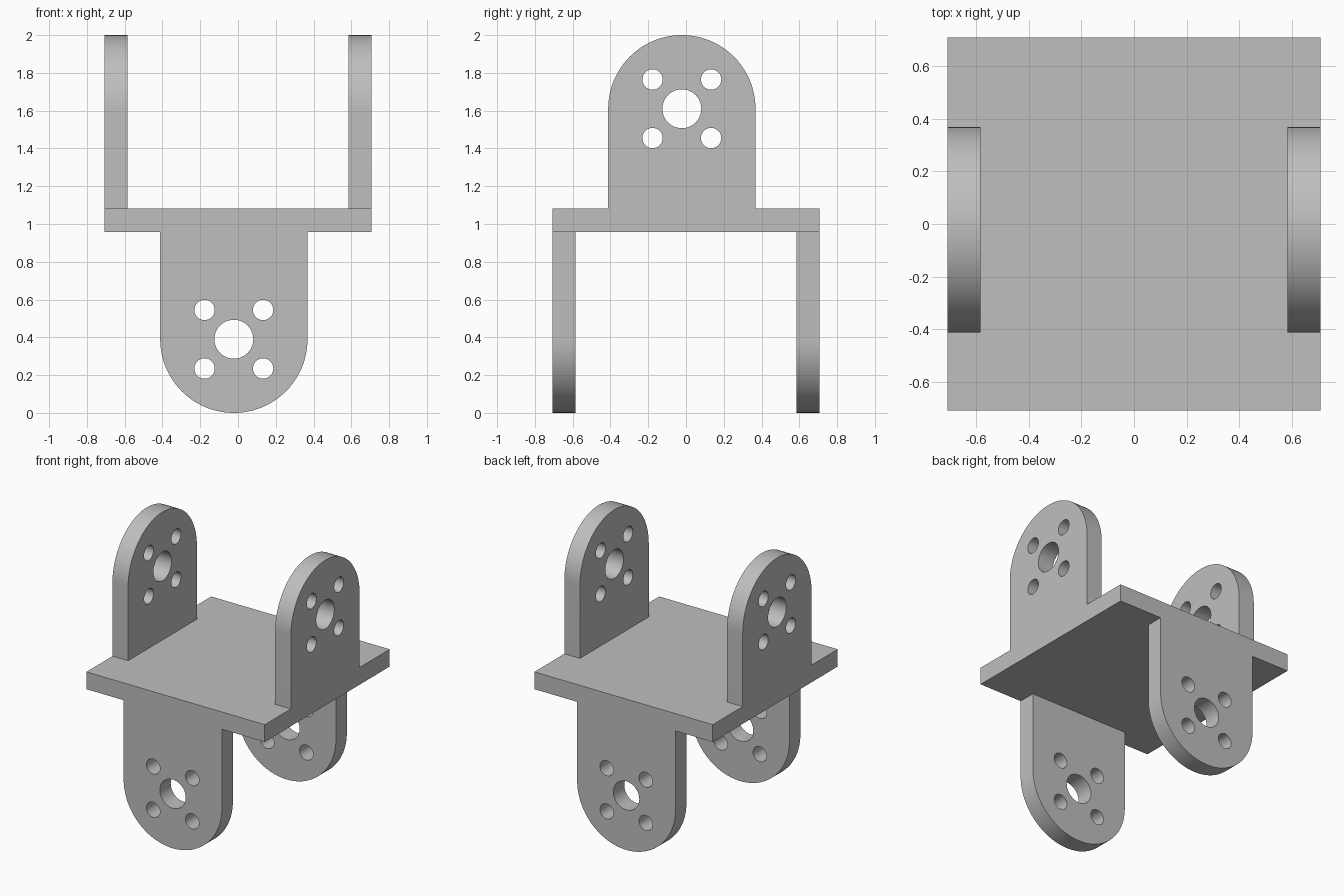
import bpy
import bmesh
from math import cos, sin, pi
from mathutils import Matrix, Vector

cube = bpy.data.objects.get("Cube")
if cube:
    bpy.data.objects.remove(cube, do_unlink=True)

HALF = 0.708               # half width of the square plate
THICK = 0.124              # thickness of plate and lugs
PLATE_LOW, PLATE_TOP = 0.958, 1.082
RADIUS = 0.39              # rounded end of a lug
SHIFT = -0.022             # lugs sit slightly off centre
HOLE, BOLT, PITCH = 0.103, 0.054, 0.155

metal = bpy.data.materials.new("plain_grey")
metal.use_nodes = True
grey = (0.52, 0.52, 0.52, 1)
metal.diffuse_color = grey
metal.node_tree.nodes["Principled BSDF"].inputs["Base Color"].default_value = grey


def arc(cx, cy, r, sweep, steps):
    return [(cx + r * cos(sweep * i / steps), cy + r * sin(sweep * i / steps))
            for i in range(steps + 1)]


def add_outline(curve, points):
    spline = curve.splines.new("POLY")
    spline.points.add(len(points) - 1)
    for p, (u, v) in zip(spline.points, points):
        p.co = (u, v, 0, 1)
    spline.use_cyclic_u = True


def finish(name, bm):
    bmesh.ops.remove_doubles(bm, verts=bm.verts, dist=0.0001)
    bmesh.ops.recalc_face_normals(bm, faces=bm.faces)
    mesh = bpy.data.meshes.new(name)
    bm.to_mesh(mesh)
    bm.free()
    mesh.materials.clear()
    mesh.materials.append(metal)
    obj = bpy.data.objects.new(name, mesh)
    bpy.context.collection.objects.link(obj)
    bpy.ops.object.select_all(action="DESELECT")
    obj.select_set(True)
    bpy.context.view_layer.objects.active = obj
    bpy.ops.object.shade_smooth_by_angle(angle=pi / 6)
    return obj


def lug(name, length, across, up, normal, centre):
    """Round-ended plate with five holes; origin at the main hole."""
    curve = bpy.data.curves.new(name + "_profile", "CURVE")
    curve.dimensions = "2D"
    curve.fill_mode = "BOTH"
    curve.extrude = THICK / 2
    add_outline(curve, arc(0, 0, RADIUS, pi, 48)
                + [(-RADIUS, -length), (RADIUS, -length)])
    add_outline(curve, arc(0, 0, HOLE, 2 * pi, 40)[:-1])
    for su in (-1, 1):
        for sv in (-1, 1):
            add_outline(curve, arc(su * PITCH, sv * PITCH, BOLT, 2 * pi, 28)[:-1])
    helper = bpy.data.objects.new(name + "_profile", curve)
    bpy.context.collection.objects.link(helper)
    bpy.context.view_layer.update()
    flat = bpy.data.meshes.new_from_object(
        helper.evaluated_get(bpy.context.evaluated_depsgraph_get()))
    bm = bmesh.new()
    bm.from_mesh(flat)
    bpy.data.objects.remove(helper, do_unlink=True)
    bpy.data.meshes.remove(flat)
    # Stand the profile up
    turn = Matrix((across, up, normal)).transposed().to_4x4()
    bm.transform(Matrix.Translation(centre) @ turn)
    finish(name, bm)


# Square base plate
bm = bmesh.new()
bmesh.ops.create_cube(bm, size=1)
bmesh.ops.scale(bm, vec=(2 * HALF, 2 * HALF, THICK), verts=bm.verts)
bmesh.ops.translate(bm, vec=(0, 0, (PLATE_LOW + PLATE_TOP) / 2), verts=bm.verts)
finish("base_plate", bm)

# Upper lugs on the sides, lower lugs on the front and back
X, Y, Z = Vector((1, 0, 0)), Vector((0, 1, 0)), Vector((0, 0, 1))
offset = HALF - THICK / 2
top_z, low_z = 2 - RADIUS, RADIUS
for side, sign in (("left", 1), ("right", -1)):
    lug("upper_lug_" + side, top_z - PLATE_TOP, Y, Z, X,
        Vector((sign * offset, SHIFT, top_z)))
for side, sign in (("back", 1), ("front", -1)):
    lug("lower_lug_" + side, PLATE_LOW - low_z, X, -Z, Y,
        Vector((SHIFT, sign * offset, low_z)))
